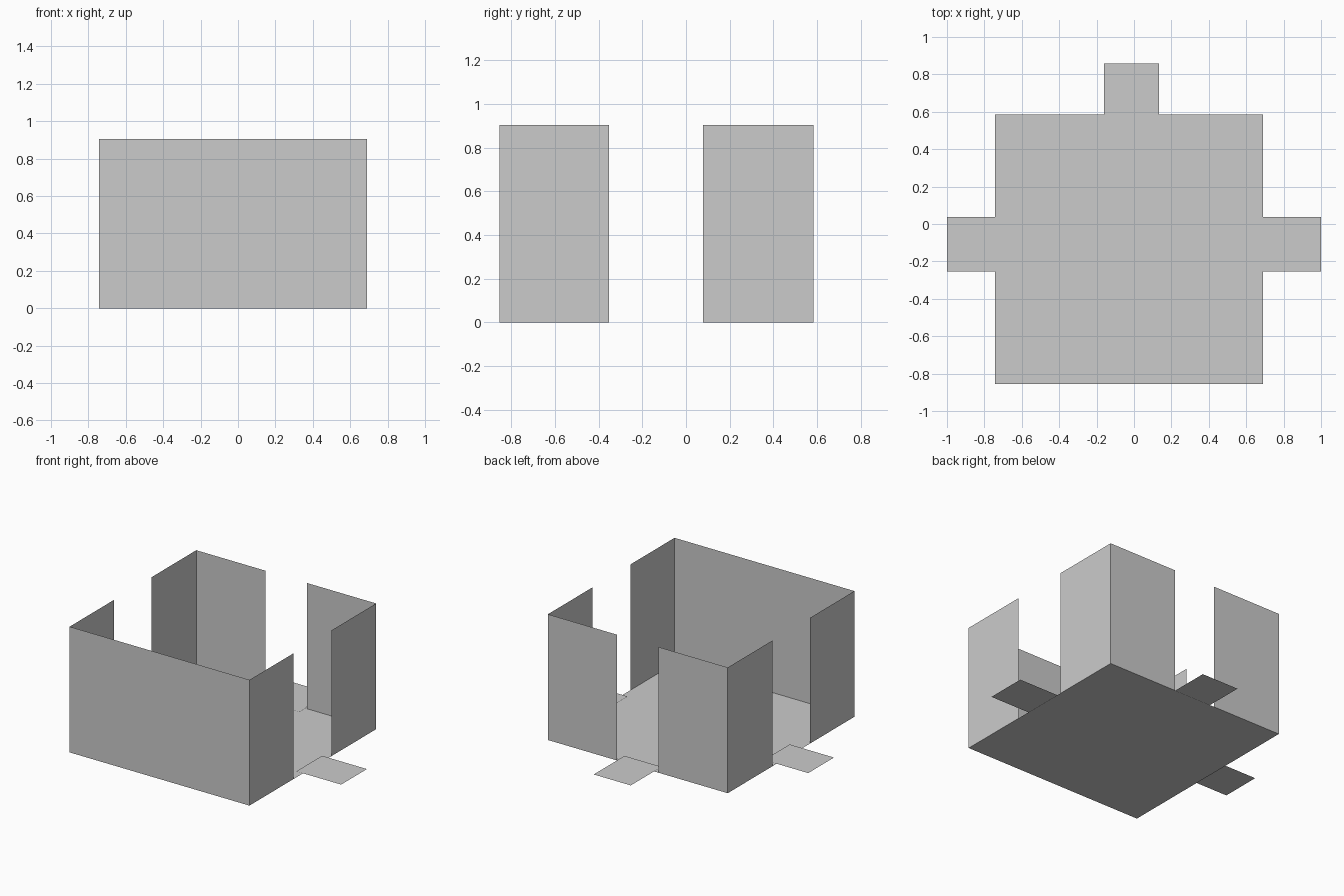
import bpy

if "Cube" in bpy.data.objects:
    bpy.data.objects.remove(bpy.data.objects["Cube"])

X0, X1 = -0.742, 0.690      # room extents
Y0, Y1 = -0.855, 0.585
H = 0.905                   # wall height
TAB_Z = 0.005               # doorsteps lie just above the floor


def sheet(name, verts):
    """One flat, zero-thickness panel."""
    mesh = bpy.data.meshes.new(name)
    mesh.from_pydata(verts, [], [range(len(verts))])
    obj = bpy.data.objects.new(name, mesh)
    bpy.context.collection.objects.link(obj)
    return obj


def flat(name, x0, x1, y0, y1, z=0.0):
    return sheet(name, [(x0, y0, z), (x1, y0, z), (x1, y1, z), (x0, y1, z)])


def wall(name, a, b):
    return sheet(name, [(*a, 0), (*b, 0), (*b, H), (*a, H)])


# Floor
flat("floor", X0, X1, Y0, Y1)

# Solid front wall
wall("front_wall", (X0, Y0), (X1, Y0))

# Side walls, each with a full-height doorway
for side, x in (("left", X0), ("right", X1)):
    wall(side + "_wall_front", (x, Y0), (x, -0.352))
    wall(side + "_wall_back", (x, 0.078), (x, Y1))

# Back wall with a narrower doorway
wall("back_wall_left", (X0, Y1), (-0.192, Y1))
wall("back_wall_right", (0.140, Y1), (X1, Y1))

# Doorsteps through the three doorways
flat("left_doorstep", -1.0, -0.647, -0.255, 0.038, TAB_Z)
flat("right_doorstep", 0.643, 1.0, -0.255, 0.038, TAB_Z)
flat("back_doorstep", -0.161, 0.134, 0.508, 0.858, TAB_Z)
